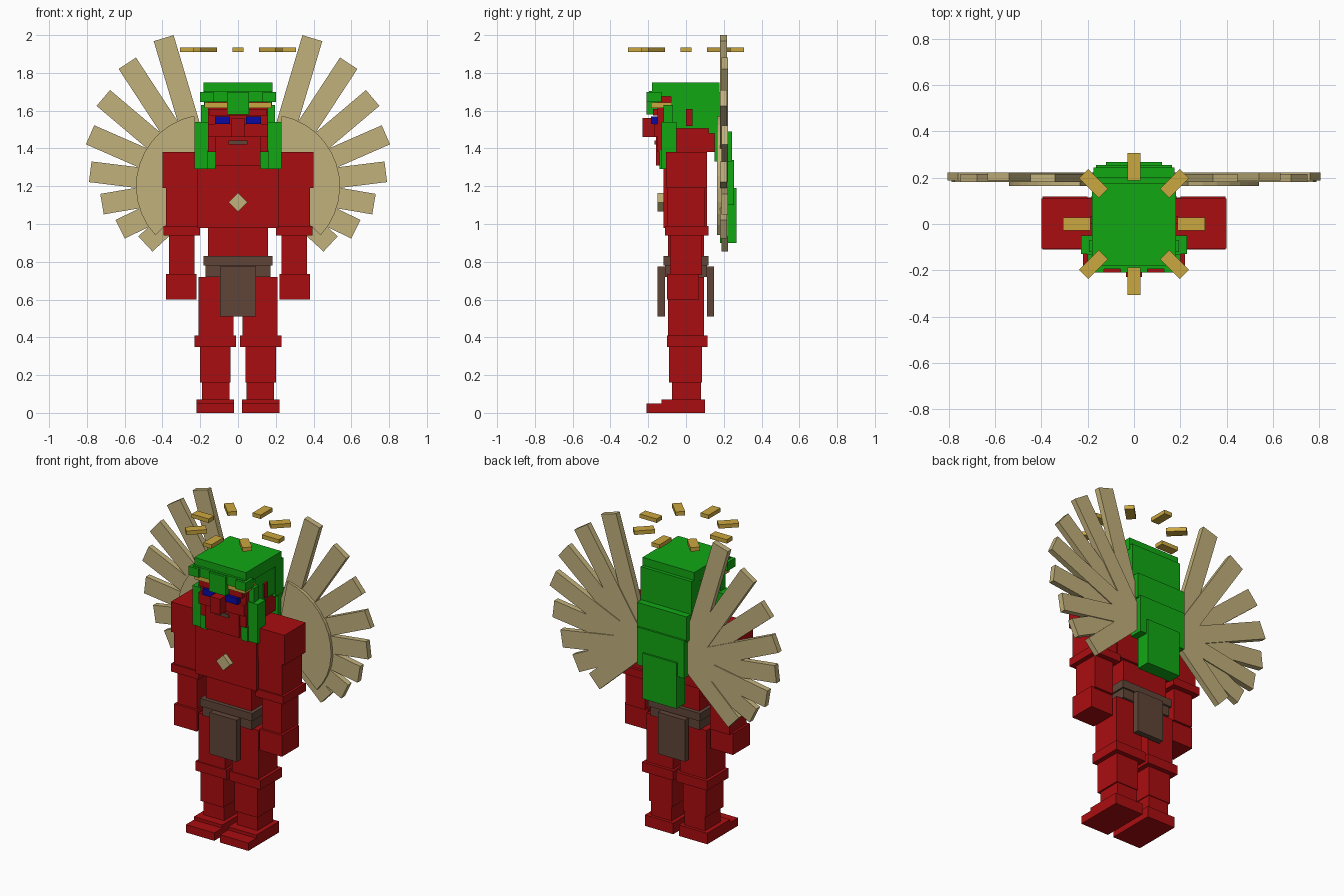
import bpy, math
from mathutils import Matrix

if "Cube" in bpy.data.objects:
    bpy.data.objects.remove(bpy.data.objects["Cube"])


def material(name, col):
    m = bpy.data.materials.new(name)
    m.diffuse_color = (*col, 1)
    m.use_nodes = True
    m.node_tree.nodes["Principled BSDF"].inputs["Base Color"].default_value = m.diffuse_color
    return m


RED = material("red skin", (0.40, 0.004, 0.005))
GREEN = material("green hair", (0.006, 0.39, 0.007))
TAN = material("tan feather", (0.54, 0.44, 0.20))
GOLD = material("gold", (0.60, 0.39, 0.05))
BROWN = material("brown leather", (0.115, 0.06, 0.039))
BLUE = material("blue eye", (0.003, 0.003, 0.36))


def mesh(name, verts, faces, mat):
    me = bpy.data.meshes.new(name)
    me.from_pydata(verts, [], faces)
    me.materials.append(mat)
    ob = bpy.data.objects.new(name, me)
    bpy.context.collection.objects.link(ob)
    return ob


def box(name, x, y, z, mat, matrix=None):
    """Box from (min, max) pairs, optionally transformed."""
    x, y, z = sorted(x), sorted(y), sorted(z)
    v = [(a, b, c) for a in x for b in y for c in z]
    f = [(0, 1, 3, 2), (4, 6, 7, 5), (0, 4, 5, 1),
         (2, 3, 7, 6), (0, 2, 6, 4), (1, 5, 7, 3)]
    ob = mesh(name, v, f, mat)
    if matrix:
        ob.data.transform(matrix)
    return ob


def mid(name, half, y, z, mat):
    return box(name, (-half, half), y, z, mat)


def pair(name, x, y, z, mat):
    for side, s in (("left", 1), ("right", -1)):
        box(f"{side}_{name}", (s * x[0], s * x[1]), y, z, mat)


# legs
pair("toes", (0.02, 0.22), (-0.21, -0.13), (0, 0.05), RED)
pair("heel", (0.02, 0.22), (-0.13, 0.10), (0, 0.07), RED)
pair("ankle", (0.045, 0.19), (-0.075, 0.08), (0.07, 0.16), RED)
pair("shin", (0.04, 0.20), (-0.09, 0.085), (0.16, 0.35), RED)
pair("knee", (0.01, 0.23), (-0.10, 0.115), (0.35, 0.41), RED)
pair("thigh", (0.025, 0.21), (-0.095, 0.095), (0.41, 0.72), RED)

# torso
mid("pelvis", 0.165, (-0.09, 0.09), (0.70, 0.83), RED)
mid("abdomen", 0.16, (-0.095, 0.095), (0.83, 0.98), RED)
mid("chest", 0.215, (-0.12, 0.11), (0.98, 1.38), RED)
box("chest_gem", (-0.035, 0.035), (-0.15, -0.12), (-0.035, 0.035), TAN,
    Matrix.Translation((0, 0, 1.115)) @ Matrix.Rotation(math.pi / 4, 4, 'Y'))

# belt and cloths
mid("belt", 0.183, (-0.12, 0.12), (0.78, 0.83), BROWN)
mid("lower_belt", 0.173, (-0.11, 0.11), (0.72, 0.78), BROWN)
mid("front_cloth", 0.095, (-0.15, -0.11), (0.51, 0.775), BROWN)
mid("back_cloth", 0.095, (0.11, 0.147), (0.51, 0.775), BROWN)

# arms
pair("shoulder", (0.20, 0.40), (-0.105, 0.11), (1.19, 1.38), RED)
pair("upper_arm", (0.21, 0.38), (-0.10, 0.10), (0.99, 1.19), RED)
pair("elbow", (0.20, 0.395), (-0.11, 0.118), (0.94, 0.99), RED)
pair("forearm", (0.23, 0.365), (-0.085, 0.085), (0.73, 0.94), RED)
pair("hand", (0.22, 0.38), (-0.10, 0.07), (0.60, 0.735), RED)

# head and face
mid("head", 0.16, (-0.15, 0.16), (1.38, 1.68), RED)
mid("chin", 0.12, (-0.16, 0.0), (1.31, 1.46), RED)
mid("brow", 0.15, (-0.175, -0.14), (1.575, 1.61), RED)
pair("cheek", (0.035, 0.16), (-0.17, -0.14), (1.46, 1.53), RED)
mid("nose", 0.035, (-0.23, -0.14), (1.46, 1.56), RED)
mid("mouth", 0.05, (-0.168, -0.15), (1.42, 1.442), BROWN)
pair("eye", (0.042, 0.122), (-0.185, -0.14), (1.53, 1.57), BLUE)
mid("headband", 0.178, (-0.185, -0.08), (1.615, 1.642), GOLD)
pair("ear", (0.15, 0.188), (0.0, 0.035), (1.52, 1.61), RED)

# hair
mid("hair_cap", 0.182, (-0.18, 0.178), (1.675, 1.75), GREEN)
mid("side_hair", 0.177, (-0.08, 0.15), (1.505, 1.68), GREEN)
mid("fringe", 0.18, (-0.195, -0.15), (1.645, 1.705), GREEN)
mid("centre_fringe", 0.058, (-0.21, -0.15), (1.58, 1.70), GREEN)
pair("fringe_end", (0.13, 0.20), (-0.21, -0.13), (1.645, 1.70), GREEN)
pair("sideburn", (0.155, 0.195), (-0.12, -0.07), (1.50, 1.63), GREEN)
pair("side_lock", (0.158, 0.23), (-0.13, -0.05), (1.29, 1.54), GREEN)
pair("lock_tip", (0.12, 0.165), (-0.14, -0.09), (1.29, 1.39), GREEN)
for i, (half, y0, y1, z0, z1) in enumerate((
        (0.18, 0.12, 0.20, 1.48, 1.70), (0.175, 0.15, 0.243, 1.33, 1.49),
        (0.165, 0.17, 0.255, 1.10, 1.34), (0.12, 0.18, 0.267, 0.90, 1.19))):
    mid(f"back_hair_{i + 1}", half, (y0, y1), (z0, z1), GREEN)

# wings: a flat fan sector with eight feathers on each side
ROOT_X, ROOT_Z = 0.16, 1.20
LENGTHS = (0.818, 0.778, 0.724, 0.68, 0.627, 0.568, 0.517, 0.45)
for side, s in (("left", 1), ("right", -1)):
    rim = [(0, 0)]
    for k in range(13):
        a = math.radians(79 - k * 122 / 12)
        rim.append((0.38 * math.cos(a), 0.38 * math.sin(a)))
    n = len(rim)
    verts = [(s * (ROOT_X + u), y, ROOT_Z + w) for y in (0.165, 0.20) for u, w in rim]
    faces = [tuple(range(n)), tuple(range(2 * n - 1, n - 1, -1))]
    faces += [(j, j + n, (j + 1) % n + n, (j + 1) % n) for j in range(n)]
    if s > 0:
        faces = [f[::-1] for f in faces]
    mesh(f"{side}_wing_fan", verts, faces, TAN)
    for i, length in enumerate(LENGTHS):
        a = math.radians(73.4 - 16.6 * i)
        if s < 0:
            a = math.pi - a
        y = 0.193 + 0.006 * (i % 2)
        box(f"{side}_feather_{i + 1}", (0, length), (y - 0.012, y + 0.024),
            (-0.055, 0.055), TAN,
            Matrix.Translation((s * ROOT_X, 0, ROOT_Z)) @ Matrix.Rotation(-a, 4, 'Y'))

# floating halo
for i in range(8):
    box(f"halo_piece_{i + 1}", (0.187, 0.307), (-0.028, 0.028), (1.91, 1.935), GOLD,
        Matrix.Rotation(i * math.pi / 4, 4, 'Z'))
